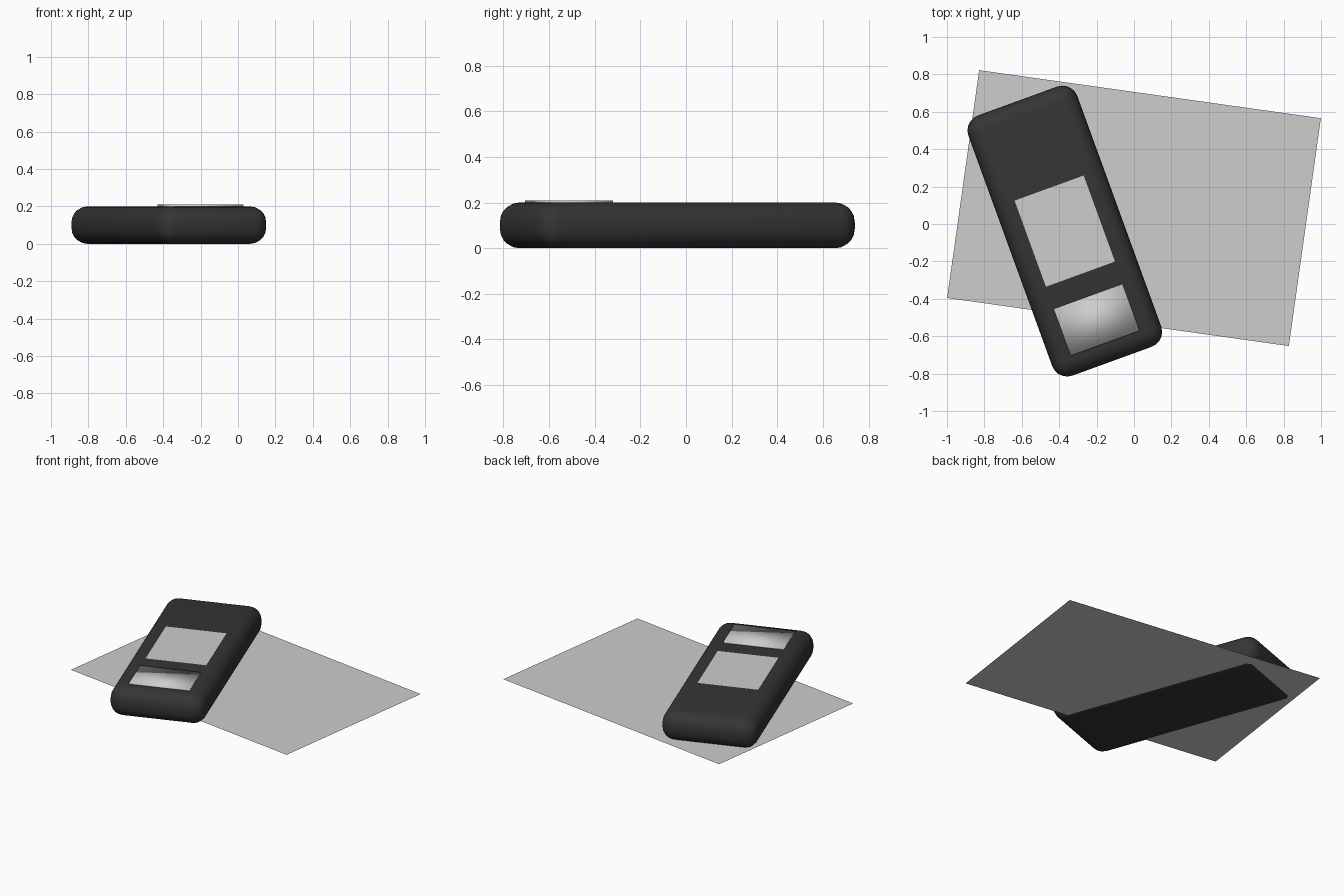
import bpy
from math import radians

cube = bpy.data.objects.get("Cube")
if cube:
    bpy.data.objects.remove(cube, do_unlink=True)

BODY_CENTRE = (-0.37, -0.038)
BODY_TURN = radians(20)


def material(name, colour):
    mat = bpy.data.materials.new(name)
    mat.use_nodes = True
    mat.diffuse_color = (*colour, 1)
    mat.node_tree.nodes["Principled BSDF"].inputs["Base Color"].default_value = (*colour, 1)
    return mat


def finish(name, size, mat):
    obj = bpy.context.object
    obj.name = name
    obj.scale = size
    bpy.ops.object.transform_apply(location=False, rotation=False, scale=True)
    obj.data.materials.append(mat)
    return obj


def box(name, location, size, turn, mat):
    bpy.ops.mesh.primitive_cube_add(size=1, location=location, rotation=(0, 0, turn))
    return finish(name, size, mat)


def sheet(name, location, size, turn, mat):
    bpy.ops.mesh.primitive_plane_add(size=1, location=location, rotation=(0, 0, turn))
    return finish(name, (*size, 1), mat)


black = material("matte black", (0.035, 0.035, 0.035))
grey = material("light grey", (0.62, 0.61, 0.6))

# Ground sheet, just above the underside of the body
sheet("base_sheet", (0, 0.085, 0.005), (1.845, 1.23), radians(-8), grey)

# Rounded handheld body
body = box("body", (*BODY_CENTRE, 0.1), (0.62, 1.48, 0.2), BODY_TURN, black)
bevel = body.modifiers.new("rounded_edges", "BEVEL")
bevel.width = 0.085
bevel.segments = 5
bpy.ops.object.shade_smooth()

# Flush screen in the middle of the top
sheet("screen", (*BODY_CENTRE, 0.202), (0.393, 0.49), BODY_TURN, grey)

# Raised pad near the front end, softly shaded
box("front_pad", (-0.2, -0.512, 0.203), (0.393, 0.267, 0.014), BODY_TURN, grey)
bpy.ops.object.shade_smooth()
